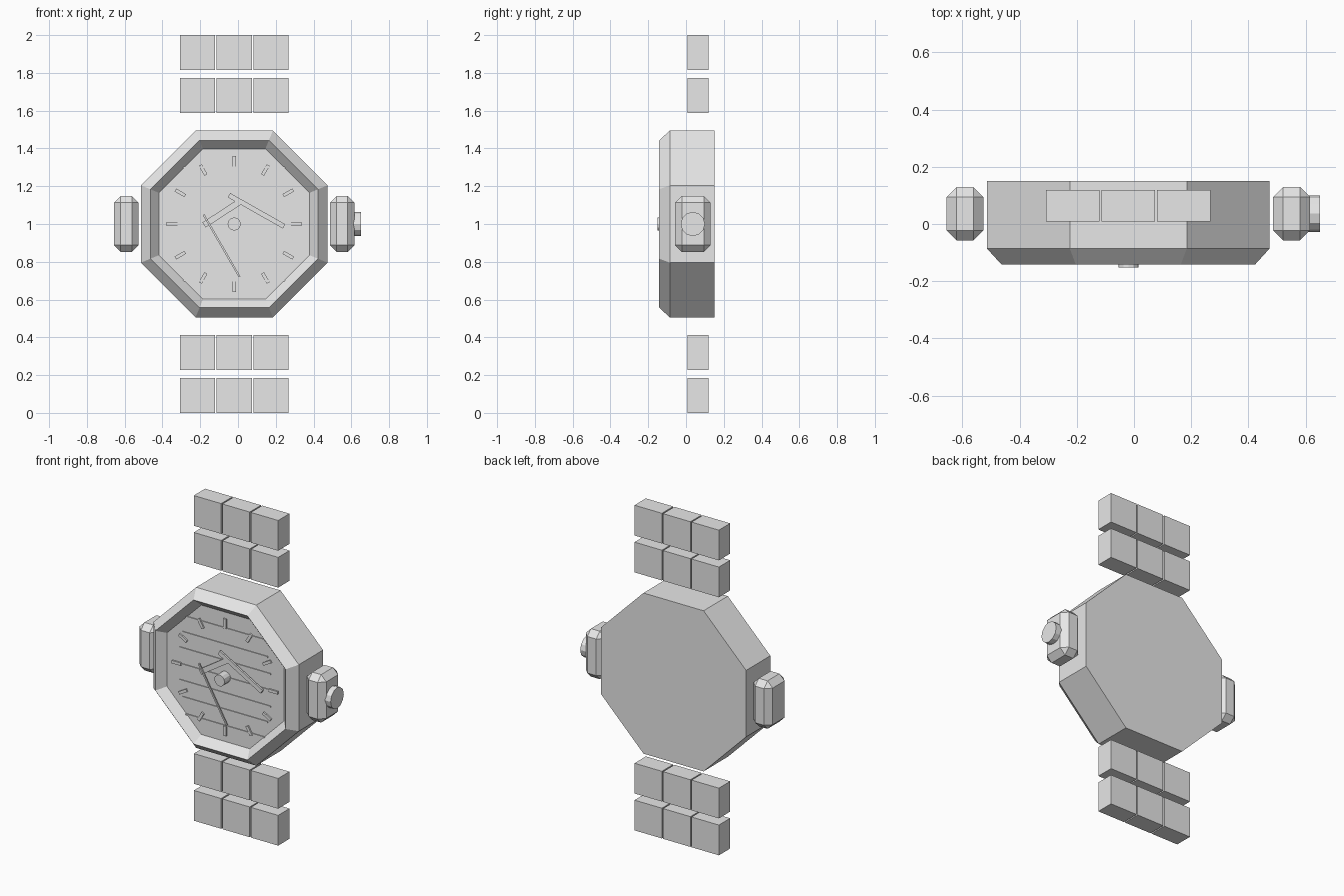
import bpy, bmesh, math
from mathutils import Matrix, Vector

cube = bpy.data.objects.get("Cube")
if cube:
    bpy.data.objects.remove(cube, do_unlink=True)

CX, CZ = -0.02, 1.0      # centre of the dial
DIAL_Y = -0.093          # dial surface

metal = bpy.data.materials.new("plain_grey")
metal.use_nodes = True
GREY = (0.8, 0.8, 0.8, 1)
metal.diffuse_color = GREY
metal.node_tree.nodes["Principled BSDF"].inputs["Base Color"].default_value = GREY


def finish(name, bm):
    bmesh.ops.recalc_face_normals(bm, faces=bm.faces)
    mesh = bpy.data.meshes.new(name)
    bm.to_mesh(mesh)
    bm.free()
    mesh.materials.append(metal)
    obj = bpy.data.objects.new(name, mesh)
    bpy.context.collection.objects.link(obj)
    return obj


def box(name, centre, size, tilt=0, bevel=0):
    """Box tilted in the dial plane; positive tilt raises its +x end."""
    bm = bmesh.new()
    matrix = (Matrix.Translation(centre) @ Matrix.Rotation(-tilt, 4, 'Y')
              @ Matrix.Diagonal((*size, 1)))
    bmesh.ops.create_cube(bm, size=1, matrix=matrix)
    if bevel:
        bmesh.ops.bevel(bm, geom=bm.edges[:], offset=bevel, segments=1,
                        affect='EDGES')
    return finish(name, bm)


def cylinder(name, centre, radius, depth, axis, sides=12):
    bm = bmesh.new()
    turn = Vector((0, 0, 1)).rotation_difference(Vector(axis)).to_matrix().to_4x4()
    bmesh.ops.create_cone(bm, cap_ends=True, segments=sides, radius1=radius,
                          radius2=radius, depth=depth,
                          matrix=Matrix.Translation(centre) @ turn)
    return finish(name, bm)


def octagon_case(name, profile):
    """Stack octagon rings (flat radius, y) from back to dial and cap both ends."""
    bm = bmesh.new()
    rings = []
    for flat, y in profile:
        r = flat / math.cos(math.pi / 8)
        rings.append([bm.verts.new((CX + r * math.cos((i + 0.5) * math.pi / 4), y,
                                    CZ + r * math.sin((i + 0.5) * math.pi / 4)))
                      for i in range(8)])
    for a, b in zip(rings, rings[1:]):
        for i in range(8):
            j = (i + 1) % 8
            bm.faces.new((a[i], a[j], b[j], b[i]))
    bm.faces.new(rings[0])
    bm.faces.new(rings[-1])
    return finish(name, bm)


# Case with chamfered bezel and sunken dial
octagon_case("case", [(0.494, 0.15), (0.494, -0.086), (0.443, -0.142),
                      (0.398, DIAL_Y)])

# Fine horizontal ribs on the dial
for i in range(-3, 4):
    box(f"dial_rib_{i + 4}", (CX, DIAL_Y, CZ + i * 0.1), (0.66 - 0.04 * abs(i), 0.01, 0.008))

# Hour markers
for i in range(12):
    a = i * math.pi / 6
    box(f"hour_marker_{i + 1}",
        (CX + 0.33 * math.cos(a), DIAL_Y - 0.003, CZ + 0.33 * math.sin(a)),
        (0.06, 0.012, 0.018), tilt=a)

# Hands and centre pin
box("minute_hand", (0.098, -0.113, 1.07), (0.335, 0.012, 0.026), math.radians(-29.5))
box("hour_hand", (-0.087, -0.107, 1.055), (0.22, 0.012, 0.032), math.radians(33))
box("second_hand", (-0.087, -0.12, 0.885), (0.38, 0.008, 0.01), math.radians(-60))
cylinder("centre_pin", (CX, -0.12, CZ), 0.035, 0.064, (0, 1, 0))

# Side guards and crown
for side, label in ((1, "left"), (-1, "right")):
    box(f"{label}_guard", (CX + side * 0.571, 0.036, CZ), (0.13, 0.186, 0.295),
        bevel=0.035)
cylinder("crown", (0.615, 0.036, CZ), 0.064, 0.07, (1, 0, 0))

# Bracelet links: two rows above and two below, three across
for row, offset in enumerate((-0.907, -0.68, 0.68, 0.907)):
    for col in (-1, 0, 1):
        box(f"link_{row + 1}_{col + 2}", (CX + col * 0.194, 0.064, CZ + offset),
            (0.186, 0.11, 0.186))
